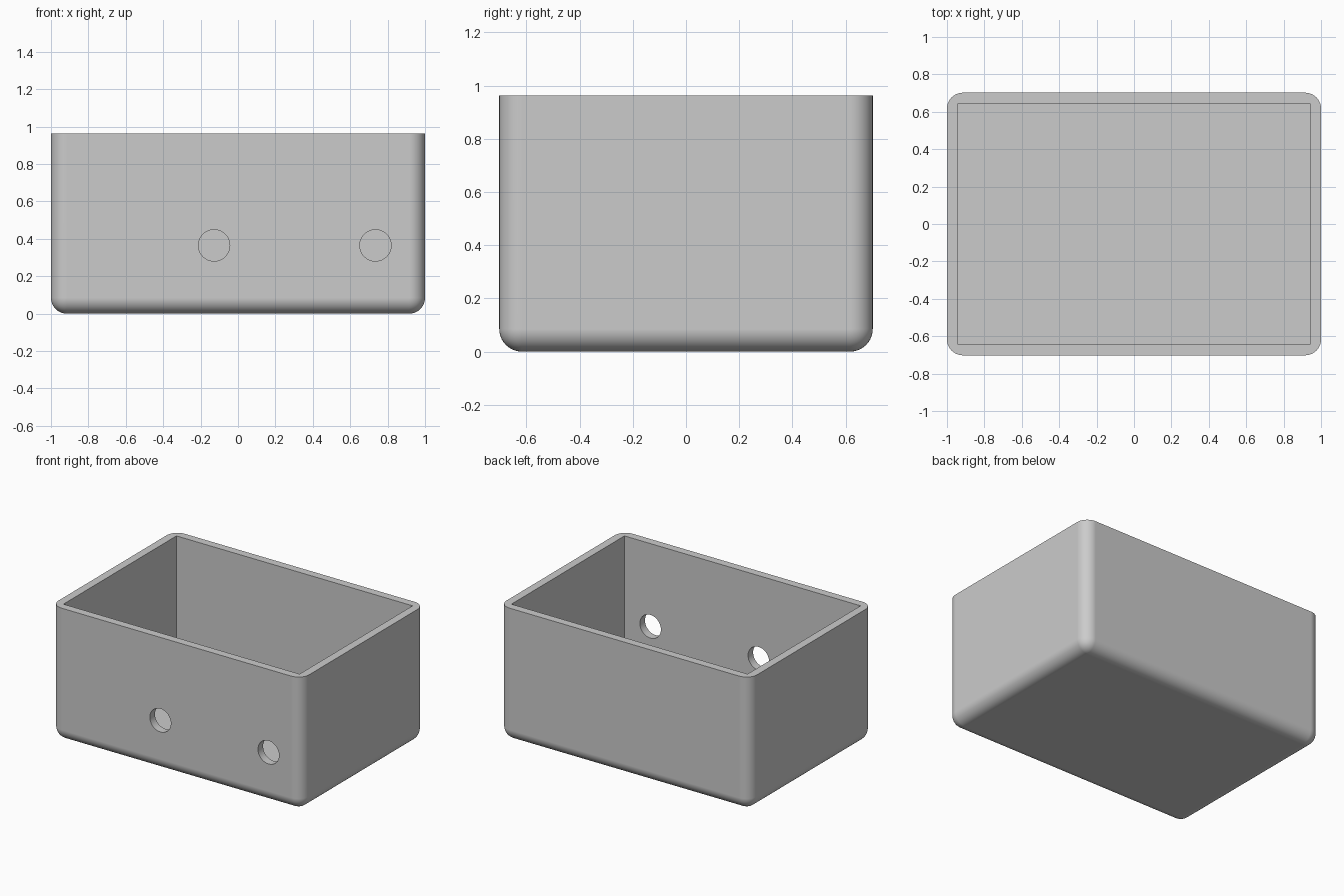
import bpy
import bmesh
import math

WIDTH, DEPTH, HEIGHT = 2.0, 1.404, 0.963
WALL, RADIUS = 0.058, 0.085
HOLE_X, HOLE_Z, HOLE_R = (-0.128, 0.735), 0.365, 0.084

if "Cube" in bpy.data.objects:
    bpy.data.objects.remove(bpy.data.objects["Cube"], do_unlink=True)

grey = bpy.data.materials.new("plain grey")
grey.use_nodes = True
colour = (0.6, 0.6, 0.6, 1.0)
grey.diffuse_color = colour
grey.node_tree.nodes["Principled BSDF"].inputs["Base Color"].default_value = colour


def block(name, size, bottom):
    """Box centred on x and y, standing at the given height."""
    bpy.ops.mesh.primitive_cube_add(size=1, location=(0, 0, bottom + size[2] / 2))
    obj = bpy.context.object
    obj.name = name
    obj.scale = size
    bpy.ops.object.transform_apply(location=True, rotation=True, scale=True)
    obj.data.materials.append(grey)
    return obj


# Outer shell: rounded upright and bottom edges, square rim
box = block("open_box", (WIDTH, DEPTH, HEIGHT), 0)
bm = bmesh.new()
bm.from_mesh(box.data)
edges = [e for e in bm.edges if min(v.co.z for v in e.verts) < HEIGHT / 2]
bmesh.ops.bevel(bm, geom=edges, offset=RADIUS, offset_type='OFFSET',
                segments=10, profile=0.5, affect='EDGES', clamp_overlap=True)
bm.to_mesh(box.data)
bm.free()

# Square-cornered cavity
cutters = [block("cavity_cutter",
                 (WIDTH - 2 * WALL, DEPTH - 2 * WALL, HEIGHT), WALL)]

# Round holes through the front wall
for x in HOLE_X:
    bpy.ops.mesh.primitive_cylinder_add(
        vertices=48, radius=HOLE_R, depth=WALL * 4,
        location=(x, -DEPTH / 2 + WALL / 2, HOLE_Z),
        rotation=(math.pi / 2, 0, 0))
    cutter = bpy.context.object
    cutter.name = "hole_cutter"
    cutter.data.materials.append(grey)
    cutters.append(cutter)

# Cut the shell, then drop the cutters
bpy.context.view_layer.objects.active = box
for cutter in cutters:
    cut = box.modifiers.new("cut", 'BOOLEAN')
    cut.operation = 'DIFFERENCE'
    cut.solver = 'EXACT'
    cut.object = cutter
    bpy.ops.object.modifier_apply(modifier=cut.name)
    bpy.data.objects.remove(cutter, do_unlink=True)

# Smooth rounded edges, flat walls, crisp rim and holes
bpy.ops.object.select_all(action='DESELECT')
box.select_set(True)
bpy.context.view_layer.objects.active = box
bpy.ops.object.shade_smooth_by_angle(angle=math.radians(30))
normals = box.modifiers.new("even_normals", 'WEIGHTED_NORMAL')
normals.keep_sharp = True
